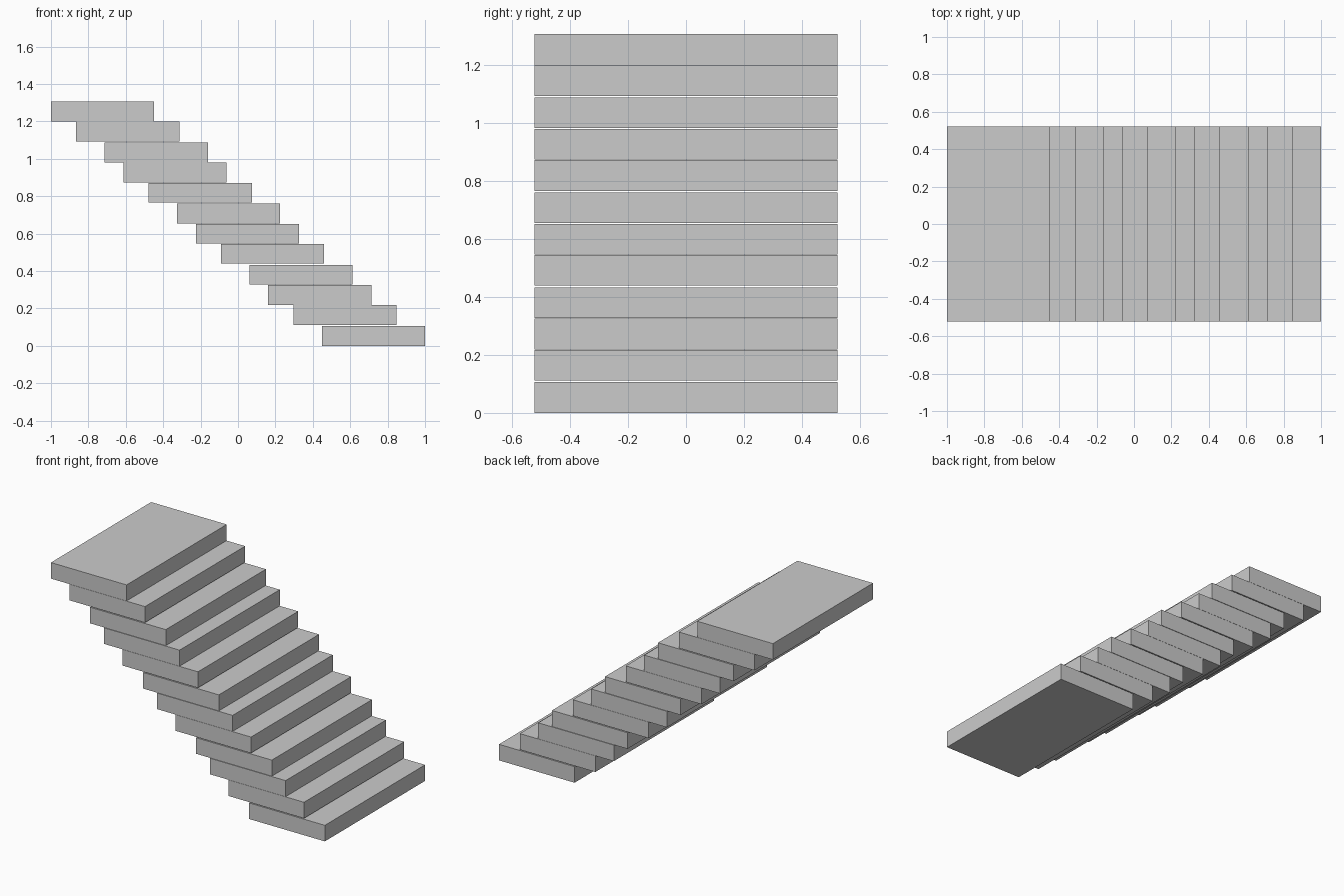
import bpy

if "Cube" in bpy.data.objects:
    bpy.data.objects.remove(bpy.data.objects["Cube"])

DEPTH, WIDTH, THICK = 0.552, 1.045, 0.106
# Three slab offsets (x, z) that repeat up the flight
PATTERN = [(0.0, 0.0), (-0.152, 0.1115), (-0.2865, 0.2185)]
GROUP_RUN, GROUP_RISE = -0.3872, 0.327


def slab(name, right, bottom):
    bpy.ops.mesh.primitive_cube_add(
        size=1, location=(right - DEPTH / 2, 0, bottom + THICK / 2))
    ob = bpy.context.object
    ob.name = name
    ob.scale = (DEPTH, WIDTH, THICK)
    bpy.ops.object.transform_apply(location=False, rotation=False, scale=True)


# Twelve overlapping stair treads, four groups of three
for g in range(4):
    for i, (dx, dz) in enumerate(PATTERN):
        slab(f"stair_tread_{g * 3 + i + 1:02d}",
             1.0 + g * GROUP_RUN + dx, g * GROUP_RISE + dz)
